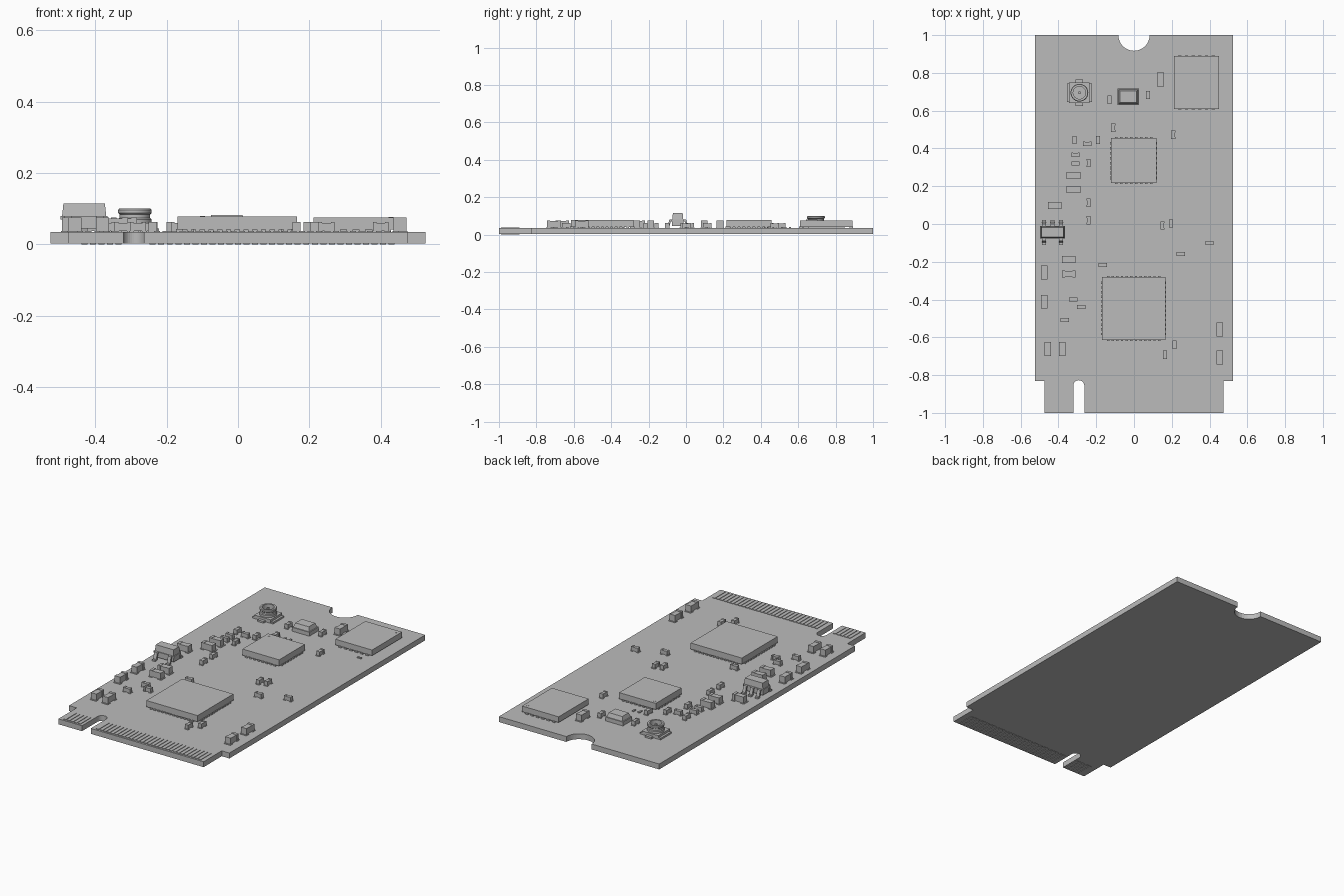
import bpy, bmesh, math
from mathutils import Matrix, Vector

old = bpy.data.objects.get("Cube")
if old:
    bpy.data.objects.remove(old, do_unlink=True)

grey = bpy.data.materials.new("plain grey")
grey.use_nodes = True
grey.diffuse_color = (0.5, 0.5, 0.5, 1)
grey.node_tree.nodes["Principled BSDF"].inputs["Base Color"].default_value = grey.diffuse_color

BOARD_BOTTOM, TOP = 0.003, 0.035
PITCH = 0.0239


def finish(name, bm, smooth=False):
    bmesh.ops.recalc_face_normals(bm, faces=bm.faces)
    mesh = bpy.data.meshes.new(name)
    bm.to_mesh(mesh)
    bm.free()
    mesh.materials.append(grey)
    obj = bpy.data.objects.new(name, mesh)
    bpy.context.collection.objects.link(obj)
    if smooth:
        bpy.ops.object.select_all(action='DESELECT')
        obj.select_set(True)
        bpy.context.view_layer.objects.active = obj
        bpy.ops.object.shade_smooth_by_angle()
    return obj


def box(bm, x, y, w, d, z0, z1, taper=0.0):
    """Box centred on x, y; taper draws the top edges inward."""
    place = Matrix.Translation((x, y, (z0 + z1) / 2)) @ Matrix.Diagonal((w, d, z1 - z0, 1))
    verts = bmesh.ops.create_cube(bm, size=1, matrix=place)["verts"]
    for v in verts:
        if v.co.z > (z0 + z1) / 2:
            v.co.x -= math.copysign(taper, v.co.x - x)
            v.co.y -= math.copysign(taper, v.co.y - y)


def disc(bm, x, y, r, z0, z1, segments=32):
    bmesh.ops.create_cone(bm, cap_ends=True, segments=segments, radius1=r, radius2=r,
                          depth=z1 - z0, matrix=Matrix.Translation((x, y, (z0 + z1) / 2)))


def arc(cx, cy, r, start, end, steps=16):
    angles = [math.radians(start + (end - start) * i / steps) for i in range(steps + 1)]
    return [(cx + r * math.cos(a), cy + r * math.sin(a)) for a in angles]


# Circuit board with key slot and mounting notch
outline = [(-0.475, -1), (-0.321, -1)] + arc(-0.292, -0.856, 0.029, 180, 0)
outline += [(-0.263, -1), (0.475, -1), (0.475, -0.83), (0.525, -0.83), (0.525, 1)]
outline += arc(0, 1, 0.083, 0, -180)
outline += [(-0.525, 1), (-0.525, -0.83), (-0.475, -0.83)]
bm = bmesh.new()
face = bm.faces.new([bm.verts.new((x, y, BOARD_BOTTOM)) for x, y in outline])
grown = bmesh.ops.extrude_face_region(bm, geom=[face])["geom"]
bmesh.ops.translate(bm, vec=(0, 0, TOP - BOARD_BOTTOM),
                    verts=[g for g in grown if isinstance(g, bmesh.types.BMVert)])
finish("circuit_board", bm)


# Edge contacts on both faces, skipping the key slot
def contacts(name, count, z0, z1):
    bm = bmesh.new()
    for i in range(count):
        x = (i - (count - 1) / 2) * PITCH
        if abs(x + 0.292) > 0.042:
            box(bm, x, -0.94, 0.0167, 0.1, z0, z1)
    finish(name, bm)


contacts("top_contacts", 38, TOP, TOP + 0.003)
contacts("bottom_contacts", 37, 0, BOARD_BOTTOM)


# Flat square packages with a row of pads on each side
def package(name, x, y, w, d, height, nx, ny, dot=None):
    bm = bmesh.new()
    box(bm, x, y, w, d, TOP + 0.006, height)
    if dot:
        disc(bm, x + dot[0] * (w / 2 - 0.022), y + dot[1] * (d / 2 - 0.022),
             0.007, height, height + 0.001, 16)
    finish(name, bm)
    bm = bmesh.new()
    box(bm, x, y, w * 0.7, d * 0.7, TOP, TOP + 0.006)
    for side in (-1, 1):
        for i in range(nx):
            px = x + (i - (nx - 1) / 2) * w * 0.88 / nx
            box(bm, px, y + side * (d / 2 - 0.006), w * 0.45 / nx, 0.02, TOP, TOP + 0.008)
        for i in range(ny):
            py = y + (i - (ny - 1) / 2) * d * 0.88 / ny
            box(bm, x + side * (w / 2 - 0.006), py, 0.02, d * 0.45 / ny, TOP, TOP + 0.008)
    finish(name + "_pads", bm)


package("main_chip", -0.002, -0.447, 0.335, 0.335, 0.078, 12, 12)
package("middle_chip", -0.002, 0.336, 0.24, 0.24, 0.078, 8, 8, (-1, 1))
package("memory_chip", 0.331, 0.749, 0.24, 0.28, 0.075, 6, 0, (1, 1))


# Small two-ended parts: body, wider end caps and solder pads
def passive(name, x, y, length, width, height, upright):
    bm = bmesh.new()
    box(bm, 0, 0, length * 0.6, width * 0.9, TOP + 0.003, height - 0.002)
    for side in (-1, 1):
        box(bm, side * length * 0.39, 0, length * 0.22, width, TOP, height)
        box(bm, side * length * 0.42, 0, length * 0.32, width * 1.15, TOP, TOP + 0.003)
    if upright:
        bmesh.ops.rotate(bm, verts=bm.verts, matrix=Matrix.Rotation(math.pi / 2, 3, 'Z'))
    bmesh.ops.translate(bm, verts=bm.verts, vec=(x, y, 0))
    finish(name, bm)


large_upright = [(.14, .765), (-.475, -.257), (-.475, -.412), (-.457, -.661),
                 (-.38, -.661), (.454, -.558), (.454, -.706)]
large_flat = [(-.32, .257), (-.32, .182), (-.42, .098), (-.345, -.188), (-.345, -.264)]
small_upright = [(-.13, .658), (.075, .683), (-.11, .51), (.208, .473), (-.315, .445),
                 (-.19, .445), (-.24, .323), (-.24, .113), (-.24, .02), (.15, -.008),
                 (.195, .003), (.164, -.693), (.214, -.64)]
small_flat = [(-.248, .425), (-.31, .367), (-.31, .32), (.4, -.1), (.248, -.158),
              (-.166, -.217), (-.322, -.4), (-.28, -.439), (-.367, -.508)]
for spots, size, kind, upright in (
        (large_upright, (0.073, 0.036, 0.075), "large_part_upright", True),
        (large_flat, (0.073, 0.036, 0.075), "large_part_flat", False),
        (small_upright, (0.044, 0.022, 0.062), "small_part_upright", True),
        (small_flat, (0.044, 0.022, 0.062), "small_part_flat", False)):
    for i, (x, y) in enumerate(spots):
        passive(f"{kind}_{i + 1}", x, y, *size, upright)

# Tiny bare pads
bm = bmesh.new()
for x, y, w, d in ((-.063, .52, .012, .026), (-.028, .525, .01, .022), (.405, .557, .026, .01)):
    box(bm, x, y, w, d, TOP, TOP + 0.006)
finish("bare_pads", bm)

# Crystal: base plate with a tapered lid
bm = bmesh.new()
box(bm, -0.031, 0.673, 0.115, 0.087, TOP, 0.058)
box(bm, -0.031, 0.673, 0.104, 0.076, 0.058, 0.082, 0.008)
finish("crystal", bm)

# Five-legged regulator with bent legs
bm = bmesh.new()
box(bm, -0.431, -0.044, 0.124, 0.06, 0.078, 0.115, 0.004)
box(bm, -0.431, -0.044, 0.132, 0.068, 0.07, 0.08)
box(bm, -0.431, -0.044, 0.124, 0.06, 0.045, 0.07)
finish("regulator_body", bm)
bm = bmesh.new()
for side, columns in ((1, (-1, 0, 1)), (-1, (-1, 1))):
    for c in columns:
        x = -0.431 + c * 0.045
        profile = [(.03, .08), (.045, .08), (.054, .044), (.066, .044),
                   (.066, TOP), (.046, TOP), (.038, .07), (.03, .07)]
        leg = bm.faces.new([bm.verts.new((x - 0.01, -0.044 + side * y, z)) for y, z in profile])
        grown = bmesh.ops.extrude_face_region(bm, geom=[leg])["geom"]
        bmesh.ops.translate(bm, vec=Vector((0.02, 0, 0)),
                            verts=[g for g in grown if isinstance(g, bmesh.types.BMVert)])
finish("regulator_legs", bm)

# Antenna socket: base, tabs, open round shell and centre pin
CX, CY = -0.289, 0.695
bm = bmesh.new()
box(bm, CX, CY, 0.108, 0.108, TOP + 0.003, 0.058)
box(bm, CX, CY, 0.134, 0.1, TOP, 0.045)
box(bm, CX, CY, 0.04, 0.142, TOP, 0.045)
finish("socket_base", bm)
bm = bmesh.new()
profile = [(.033, .06), (.033, .1), (.044, .1), (.047, .096), (.047, .088),
           (.043, .084), (.043, .074), (.047, .07), (.047, .058)]
points = [bm.verts.new((CX + r, CY, z)) for r, z in profile]
edges = [bm.edges.new(pair) for pair in zip(points, points[1:])]
bmesh.ops.spin(bm, geom=points + edges, cent=(CX, CY, 0), axis=(0, 0, 1),
               angle=math.tau, steps=32, use_merge=True)
bmesh.ops.remove_doubles(bm, verts=bm.verts, dist=0.0001)
disc(bm, CX, CY, 0.046, 0.056, 0.061)
disc(bm, CX, CY, 0.008, 0.061, 0.093, 16)
finish("socket_shell", bm, smooth=True)
